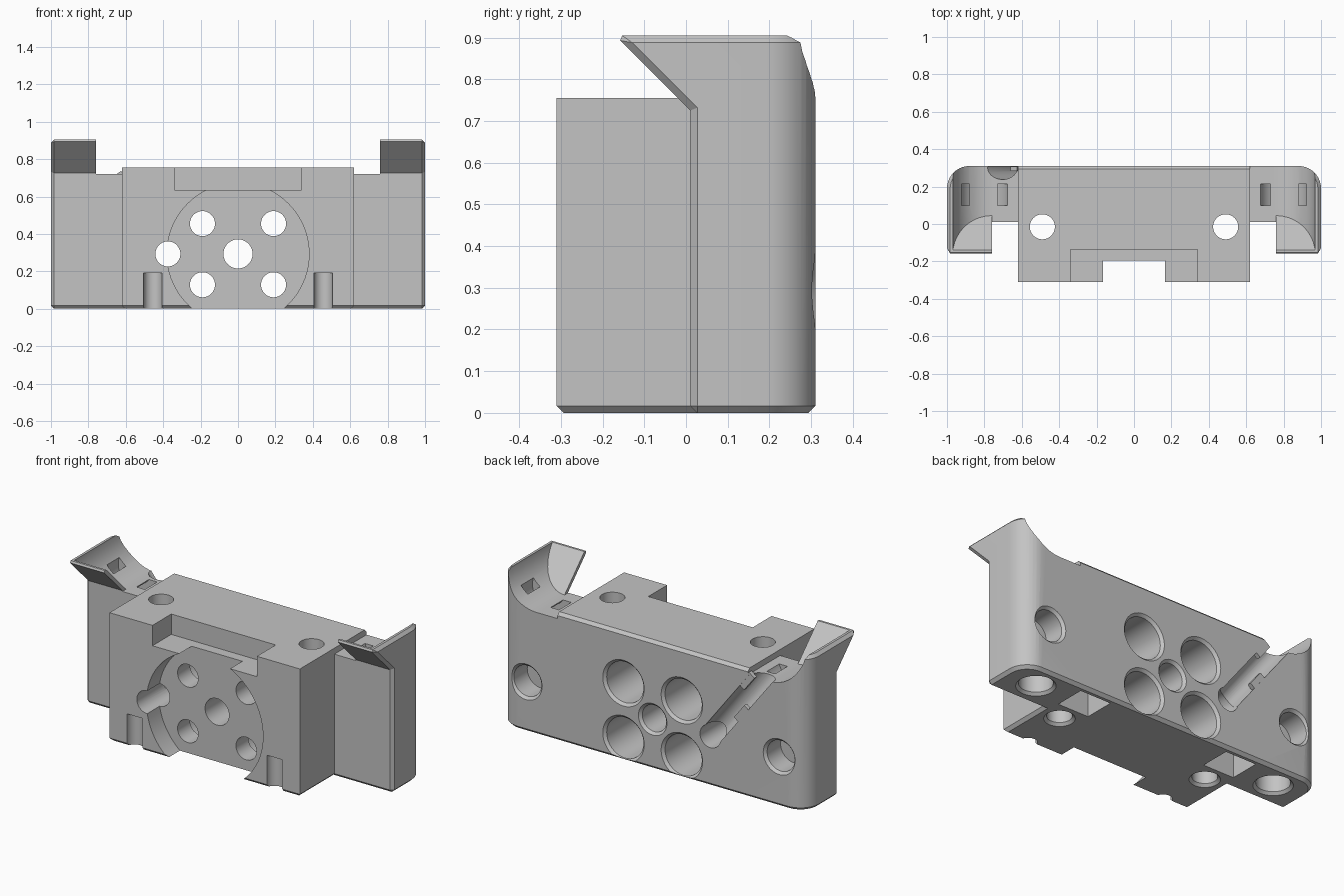
import bpy, bmesh, math
from mathutils import Vector, Matrix

if "Cube" in bpy.data.objects:
    bpy.data.objects.remove(bpy.data.objects["Cube"])

grey = bpy.data.materials.new("plain_grey")
grey.use_nodes = True
grey.diffuse_color = (0.55, 0.55, 0.55, 1)
grey.node_tree.nodes["Principled BSDF"].inputs["Base Color"].default_value = grey.diffuse_color


def finish(bm, name):
    bmesh.ops.recalc_face_normals(bm, faces=bm.faces)
    mesh = bpy.data.meshes.new(name)
    bm.to_mesh(mesh)
    bm.free()
    mesh.materials.append(grey)
    ob = bpy.data.objects.new(name, mesh)
    bpy.context.collection.objects.link(ob)
    return ob


def loft(loops):
    """Closed solid through matching loops of points."""
    bm = bmesh.new()
    rings = [[bm.verts.new(p) for p in loop] for loop in loops]
    n = len(rings[0])
    for a, b in zip(rings, rings[1:]):
        for i in range(n):
            bm.faces.new((a[i], a[(i + 1) % n], b[(i + 1) % n], b[i]))
    bm.faces.new(rings[0])
    bm.faces.new(rings[-1])
    bmesh.ops.recalc_face_normals(bm, faces=bm.faces)
    return bm


def box_bm(x0, x1, y0, y1, z0, z1):
    return loft([[(x0, y0, z), (x1, y0, z), (x1, y1, z), (x0, y1, z)] for z in (z0, z1)])


def bevel(bm, rule, size, segments=1):
    edges = [e for e in bm.edges if rule(e)]
    bmesh.ops.bevel(bm, geom=edges, offset=size, segments=segments,
                    profile=0.5, affect='EDGES')


def combine(target, tool, mode='DIFFERENCE'):
    mod = target.modifiers.new("bool", 'BOOLEAN')
    mod.operation, mod.solver, mod.object = mode, 'EXACT', tool
    bpy.context.view_layer.objects.active = target
    bpy.ops.object.modifier_apply(modifier=mod.name)
    bpy.data.objects.remove(tool)


def cut_box(*size):
    combine(body, finish(box_bm(*size), "cutter"))


def cut_round(origin, axis, rings, n=40):
    """Cut a turned shape; rings are (distance along axis, radius)."""
    place = Matrix.Translation(origin) @ Vector(axis).to_track_quat('Z', 'Y').to_matrix().to_4x4()
    turn = [2 * math.pi * i / n for i in range(n)]
    loops = [[place @ Vector((r * math.cos(a), r * math.sin(a), t)) for a in turn]
             for t, r in rings]
    combine(body, finish(loft(loops), "cutter"))


# Wide back body with overhanging tips, drawn from the side
side = [(0.01, 0), (0.31, 0), (0.31, 0.905), (-0.17, 0.905), (0.01, 0.725)]
bm = loft([[(x, y, z) for y, z in side] for x in (-1, 1)])
bevel(bm, lambda e: all(v.co.y > 0.3 for v in e.verts)
      and abs(e.verts[0].co.z - e.verts[1].co.z) > 0.5, 0.12, 10)
bevel(bm, lambda e: e.calc_face_angle_signed() > 0.5, 0.017)
body = finish(bm, "bracket_body")

# Clear the middle above the wings, then hollow the curved tips
FLOOR = 0.72
cut_box(-0.76, 0.76, -1, 1, FLOOR, 1.2)
for s in (-1, 1):
    arc = [math.radians(9 * i) for i in range(11)]
    prof = [(0.76 + 0.21 * math.sin(a), 0.93 - 0.21 * math.cos(a)) for a in arc]
    prof += [(0.97, 1.0), (0.7, 1.0), (0.7, FLOOR)]
    front = [(s * x, 0.045 - (z - FLOOR), z) for x, z in prof]
    back = [(s * x, 0.5, z) for x, z in prof]
    combine(body, finish(loft([front, back]), "cutter"))

# Central block
bm = box_bm(-0.62, 0.62, -0.31, 0.31, 0, 0.755)
bevel(bm, lambda e: all(v.co.z < 0.01 for v in e.verts)
      or all(v.co.z > 0.7 and v.co.y > 0.3 for v in e.verts), 0.017)
combine(body, finish(bm, "central_block"), 'UNION')

# Front notch and round recess
MID = 0.293
cut_box(-0.34, 0.34, -0.5, -0.135, 0.635, 1)
cut_round((0, 0, MID), (0, 1, 0), [(-0.5, 0.38), (-0.195, 0.38)], 72)

# Diagonal cable groove on the back and its through hole
groove = Vector((-0.609, 0, 0.793))
start = Vector((-0.375, 0.3, MID))
cut_round(start, groove, [(0, 0.062), (0.65, 0.062)])
cut_round((-0.375, 0, MID), (0, 1, 0), [(-0.5, 0.067), (0.5, 0.067)])

# Centre hole and four counterbored holes
cut_round((0, 0, MID), (0, 1, 0),
          [(-0.5, 0.078), (0.295, 0.078), (0.315, 0.098)])
for x in (-0.19, 0.19):
    for z in (0.128, 0.455):
        cut_round((x, 0, z), (0, 1, 0),
                  [(-0.5, 0.067), (-0.08, 0.067), (-0.08, 0.12), (0.295, 0.12), (0.315, 0.14)])

for s in (-1, 1):
    # Blind holes in the back and underside of each wing
    cut_round((s * 0.825, 0.31, MID), (0, -1, 0),
              [(-0.005, 0.11), (0.015, 0.09), (0.14, 0.09)])
    cut_round((s * 0.8, 0.165, 0), (0, 0, 1),
              [(-0.005, 0.11), (0.015, 0.09), (0.14, 0.09)])
    # Vertical bolt hole, square pocket and front groove
    cut_round((s * 0.49, -0.015, 0), (0, 0, 1),
              [(-0.005, 0.087), (0.015, 0.067), (1, 0.067)])
    x = s * 0.49
    cut_box(x - 0.1, x + 0.1, 0.095, 0.275, -0.1, 0.15)
    cut_round((s * 0.455, -0.31, 0), (0, 0, 1), [(-0.1, 0.05), (0.19, 0.05)], 32)
    # Curved strap tunnel under the wing top
    turn = [math.pi * (1 + i / 16) for i in range(-3, 20)]
    ring = [(r * math.cos(a), r * math.sin(a))
            for r, angles in ((0.08, turn), (0.13, turn[::-1])) for a in angles]
    loops = [[(s * (0.80 + u), y, 0.76 + v) for u, v in ring] for y in (0.1, 0.215)]
    combine(body, finish(loft(loops), "cutter"))

# Small retaining tabs over the cable groove
across = Vector((0.793, 0, 0.609))
for i, (along, offset) in enumerate(((0.27, -0.05), (0.45, 0.05))):
    tab = finish(box_bm(-0.022, 0.022, -0.012, 0.012, -0.055, 0.055), f"cable_tab_{i + 1}")
    tab.location = start + groove * along + across * offset
    tab.location.y = 0.296
    tab.rotation_euler = groove.to_track_quat('Z', 'Y').to_euler()
    tab.rotation_euler = (0, math.atan2(groove.x, groove.z), 0)

# Smooth the turned surfaces, keep the edges crisp
bpy.ops.object.select_all(action='DESELECT')
body.select_set(True)
bpy.context.view_layer.objects.active = body
bpy.ops.object.shade_smooth_by_angle(angle=math.radians(25))
